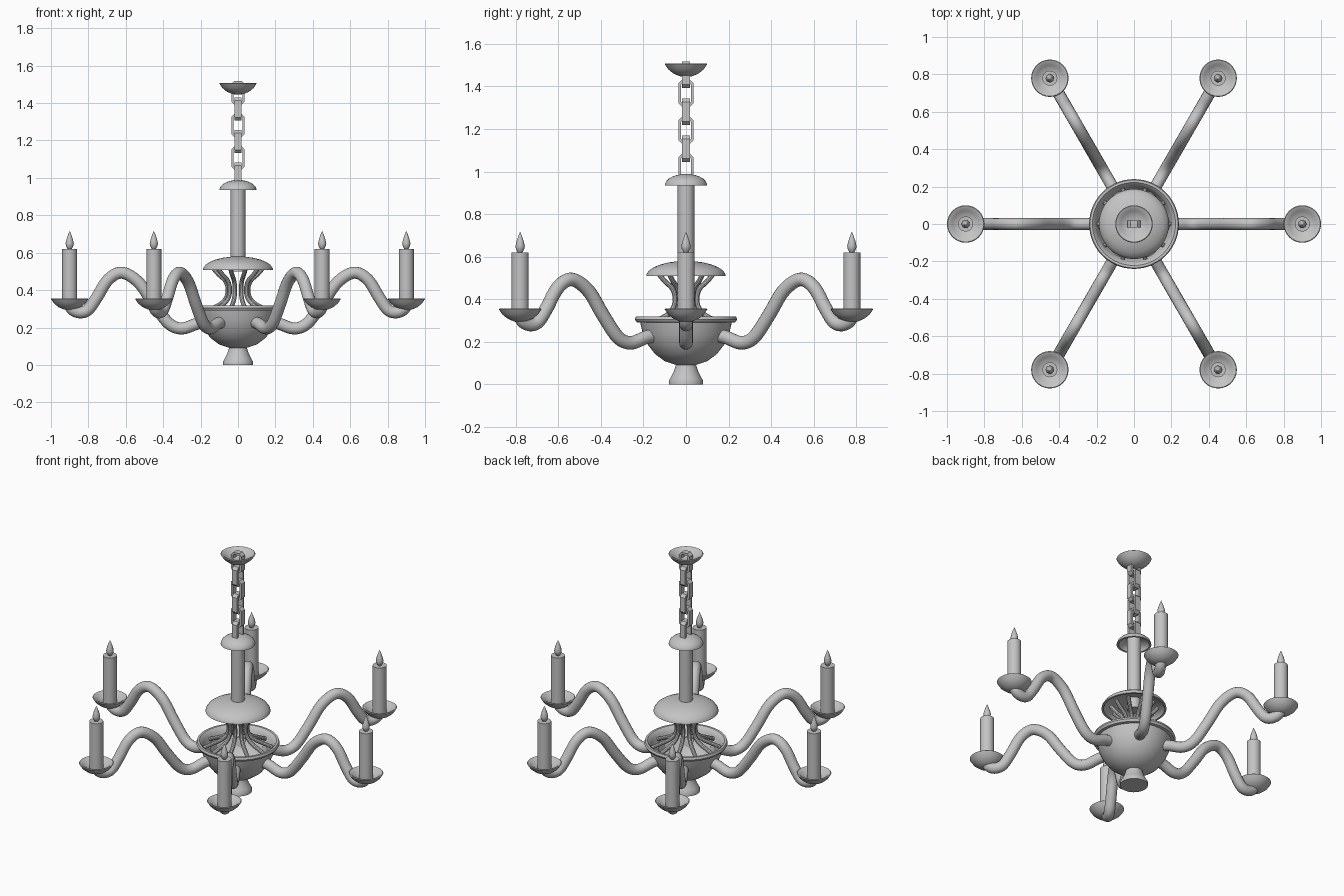
import bpy, math
from mathutils import Vector, Matrix

if "Cube" in bpy.data.objects:
    bpy.data.objects.remove(bpy.data.objects["Cube"])

metal = bpy.data.materials.new("plain grey")
metal.diffuse_color = (0.55, 0.55, 0.55, 1)
metal.use_nodes = True
metal.node_tree.nodes["Principled BSDF"].inputs["Base Color"].default_value = metal.diffuse_color


def make(name, verts, faces, angle=35, smooth=True):
    me = bpy.data.meshes.new(name)
    me.from_pydata([tuple(v) for v in verts], [], faces)
    me.materials.append(metal)
    ob = bpy.data.objects.new(name, me)
    bpy.context.collection.objects.link(ob)
    bpy.ops.object.select_all(action='DESELECT')
    ob.select_set(True)
    bpy.context.view_layer.objects.active = ob
    bpy.ops.object.mode_set(mode='EDIT')
    bpy.ops.mesh.select_all(action='SELECT')
    bpy.ops.mesh.normals_make_consistent(inside=False)
    bpy.ops.object.mode_set(mode='OBJECT')
    if smooth:
        bpy.ops.object.shade_smooth_by_angle(angle=math.radians(angle))
    return ob


def lathe(name, profile, x=0, y=0, n=40):
    # spin an (r, z) profile; points with r = 0 become poles
    verts, rings, faces = [], [], []
    for r, z in profile:
        k = 1 if r == 0 else n
        rings.append([len(verts) + i for i in range(k)])
        verts += [(x + r * math.cos(2 * math.pi * i / n),
                   y + r * math.sin(2 * math.pi * i / n), z) for i in range(k)]
    for a, b in zip(rings, rings[1:]):
        for i in range(n):
            j = (i + 1) % n
            q = [a[i % len(a)], a[j % len(a)], b[j % len(b)], b[i % len(b)]]
            faces.append(list(dict.fromkeys(q)))
    return make(name, verts, faces)


def smooth_path(pts, steps=6):
    p = [Vector(q) for q in pts]
    p = [2 * p[0] - p[1]] + p + [2 * p[-1] - p[-2]]
    out = []
    for a, b, c, d in zip(p, p[1:], p[2:], p[3:]):
        for s in range(steps):
            t = s / steps
            out.append(0.5 * (2 * b + (c - a) * t + (2 * a - 5 * b + 4 * c - d) * t * t
                              + (3 * b - a - 3 * c + d) * t ** 3))
    return out + [p[-2]]


def tube(name, pts, rad, angle, n=16):
    # round tube along an (r, z) path, turned about the z axis
    path = smooth_path(pts)
    rot = Matrix.Rotation(angle, 3, 'Z')
    verts, faces = [], []
    for i, p in enumerate(path):
        t = (path[min(i + 1, len(path) - 1)] - path[max(i - 1, 0)]).normalized()
        for k in range(n):
            a = 2 * math.pi * k / n
            c, s = rad * math.cos(a), rad * math.sin(a)
            verts.append(rot @ Vector((p.x - t.y * c, s, p.y + t.x * c)))
    for i in range(len(path) - 1):
        for k in range(n):
            j = (k + 1) % n
            faces.append((i * n + k, i * n + j, (i + 1) * n + j, (i + 1) * n + k))
    faces += [tuple(range(n)), tuple(range((len(path) - 1) * n, len(path) * n))]
    return make(name, verts, faces)


def link(name, z, turned, w=0.036, h=0.062, t=0.013, d=0.018):
    # flat-sided chain link with chamfered corners
    def loop(w, h, c):
        return [(w, c - h), (w, h - c), (w - c, h), (c - w, h),
                (-w, h - c), (-w, c - h), (c - w, -h), (w - c, -h)]
    verts, faces = [], []
    for pts, y in ((loop(w, h, 0.016), -d), (loop(w, h, 0.016), d),
                   (loop(w - t, h - t, 0.008), d), (loop(w - t, h - t, 0.008), -d)):
        for a, b in pts:
            verts.append((-y, a, z + b) if turned else (a, y, z + b))
    for r in range(4):
        for k in range(8):
            j, s = (k + 1) % 8, (r + 1) % 4
            faces.append((r * 8 + k, r * 8 + j, s * 8 + j, s * 8 + k))
    return make(name, verts, faces, 30)


def cup(z):
    # shallow dish shared by candle pans and ceiling canopy
    return [(0, z), (0.03, z + 0.003), (0.06, z + 0.016), (0.085, z + 0.037), (0.1, z + 0.06),
            (0.096, z + 0.063), (0.085, z + 0.06), (0.07, z + 0.046), (0.04, z + 0.032), (0, z + 0.028)]


def dome(r, z, h, t):
    # hollow cap, open below
    arc = [math.radians(a) for a in (90, 78, 64, 50, 36, 22, 8, 0)]
    outer = [(r * math.cos(a) if a < 1.57 else 0, z + h * math.sin(a)) for a in arc]
    inner = [((r - t) * math.cos(a) if a < 1.57 else 0, z + (h - t) * math.sin(a)) for a in reversed(arc)]
    return outer + inner


# central body
lathe("bottom_finial", [(0, 0), (0.08, 0), (0.08, 0.018), (0.07, 0.035), (0.058, 0.06),
                        (0.048, 0.09), (0.046, 0.11), (0, 0.11)])
lathe("bowl", [(0, 0.087), (0.05, 0.092), (0.1, 0.109), (0.145, 0.142), (0.18, 0.187), (0.203, 0.238),
               (0.215, 0.29), (0.232, 0.292), (0.24, 0.305), (0.235, 0.319), (0.222, 0.319),
               (0.21, 0.308), (0.2, 0.29), (0.185, 0.235), (0.16, 0.19), (0.11, 0.14), (0.05, 0.115), (0, 0.11)], n=56)
for i in range(10):
    tube(f"cage_rib_{i}", [(0.135, 0.52), (0.105, 0.485), (0.068, 0.45), (0.054, 0.405), (0.063, 0.36),
                           (0.095, 0.325), (0.145, 0.3), (0.198, 0.275)], 0.012, math.tau * i / 10, 10)
lathe("middle_dome", dome(0.187, 0.508, 0.072, 0.012), n=56)
lathe("column", [(0, 0.5), (0.039, 0.5), (0.039, 0.97), (0, 0.97)])
lathe("top_dome", dome(0.1, 0.934, 0.055, 0.012))

# chain and ceiling canopy
for i in range(6):
    link(f"chain_link_{i}", 1.02 + 0.087 * i, i % 2 == 0)
lathe("ceiling_canopy", cup(1.445))

# six arms with pan, candle and flame
for i in range(6):
    a = math.tau * i / 6
    x, y = 0.9 * math.cos(a), 0.9 * math.sin(a)
    tube(f"arm_{i}", [(0.17, 0.23), (0.22, 0.22), (0.3, 0.195), (0.37, 0.222), (0.45, 0.325), (0.53, 0.44),
                      (0.62, 0.493), (0.695, 0.455), (0.755, 0.36), (0.8, 0.297), (0.84, 0.281),
                      (0.88, 0.293), (0.905, 0.325)], 0.032, a)
    lathe(f"candle_pan_{i}", cup(0.293), x, y, 32)
    lathe(f"candle_{i}", [(0, 0.325), (0.04, 0.325), (0.04, 0.62), (0, 0.62)], x, y, 32)
    lathe(f"flame_{i}", [(0, 0.612), (0.01, 0.618), (0.02, 0.637), (0.022, 0.65), (0.017, 0.672),
                         (0.008, 0.698), (0, 0.717)], x, y, 16)
